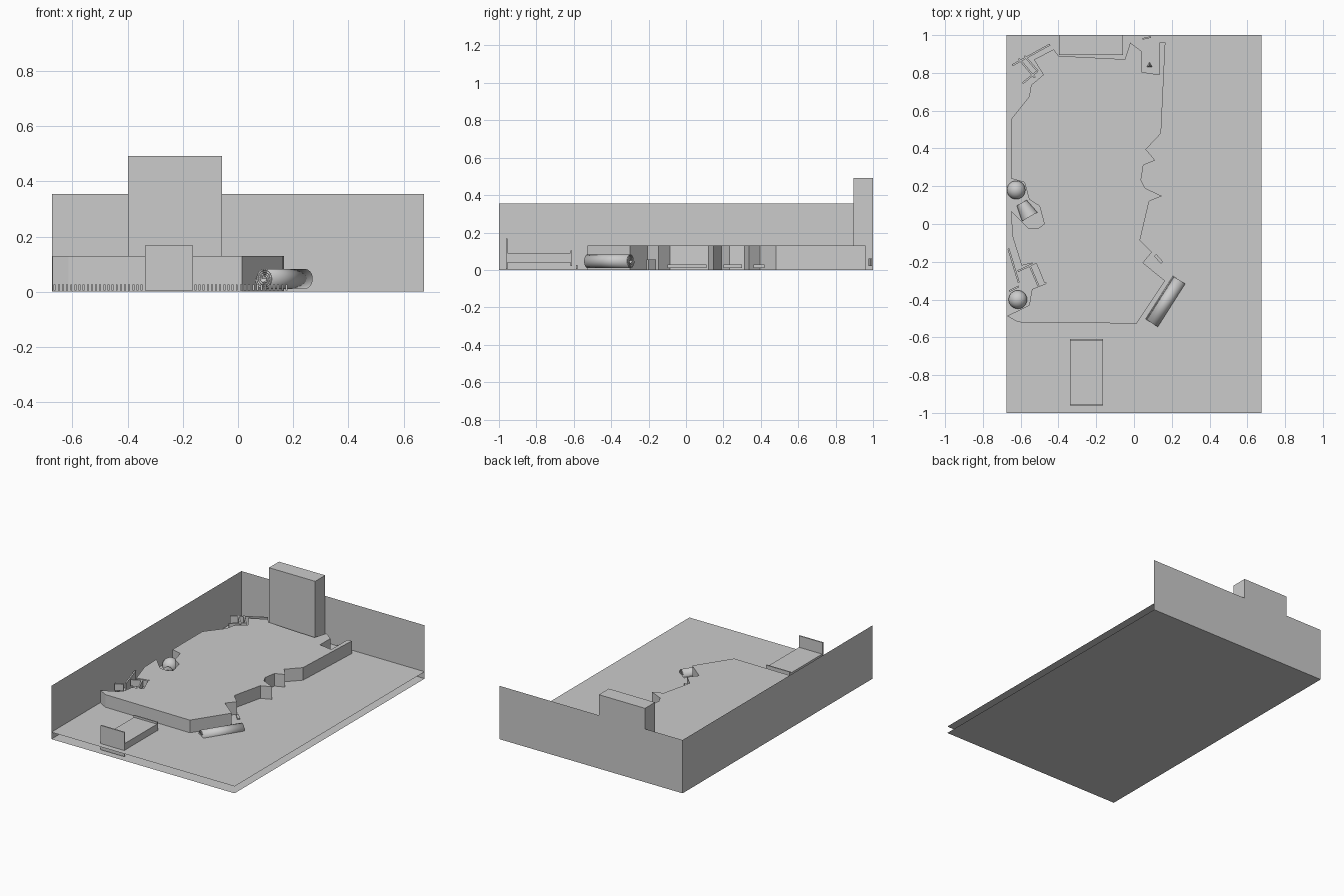
import bpy, bmesh, math
from mathutils import Vector

if "Cube" in bpy.data.objects:
    bpy.data.objects.remove(bpy.data.objects["Cube"])


def make(name, bm):
    me = bpy.data.meshes.new(name)
    bm.normal_update()
    bm.to_mesh(me)
    bm.free()
    ob = bpy.data.objects.new(name, me)
    bpy.context.collection.objects.link(ob)
    return ob


def sheet(name, pts):
    bm = bmesh.new()
    bm.faces.new([bm.verts.new(p) for p in pts])
    return make(name, bm)


def box(name, lo, hi, rot=0):
    bm = bmesh.new()
    bmesh.ops.create_cube(bm, size=1)
    c = [(a + b) / 2 for a, b in zip(lo, hi)]
    bmesh.ops.scale(bm, vec=[b - a for a, b in zip(lo, hi)], verts=bm.verts)
    ob = make(name, bm)
    ob.location = c
    ob.rotation_euler.z = rot
    return ob


def bar(name, a, b, z0, z1, w=0.01):
    # upright board running between two plan points
    a, b = Vector(a), Vector(b)
    c, h = (a + b) / 2, (b - a).length / 2
    d = b - a
    return box(name, (c.x - h, c.y - w / 2, z0), (c.x + h, c.y + w / 2, z1),
               math.atan2(d.y, d.x))


def smooth(ob):
    bpy.ops.object.select_all(action='DESELECT')
    bpy.context.view_layer.objects.active = ob
    ob.select_set(True)
    bpy.ops.object.shade_smooth_by_angle()


# Room shell: two floor sheets, left wall, back wall
X = 0.675
for name, z in (("lower_floor", 0), ("upper_floor", 0.046)):
    sheet(name, [(-X, -1, z), (X, -1, z), (X, 1, z), (-X, 1, z)])
sheet("left_wall", [(-X, -1, 0), (-X, 1, 0), (-X, 1, 0.355), (-X, -1, 0.355)])
sheet("back_wall", [(-X, 1, 0), (X, 1, 0), (X, 1, 0.355), (-X, 1, 0.355)])
box("chimney_breast", (-0.398, 0.895, 0), (-0.058, 1, 0.492))

# Raised jagged slab in the middle of the room
outline = [(-0.672, -0.487), (-0.614, -0.52), (0.014, -0.527), (0.164, -0.30),
           (0.048, -0.206), (0.095, -0.148), (0.032, -0.085), (0.08, 0.12),
           (0.148, 0.148), (0.058, 0.19), (0.037, 0.233), (0.05, 0.312),
           (0.112, 0.337), (0.063, 0.395), (0.143, 0.48), (0.166, 0.96),
           (0.135, 0.96), (0.135, 0.79), (0.04, 0.805), (0.04, 0.915),
           (-0.02, 0.96), (-0.048, 0.872), (-0.40, 0.89), (-0.425, 0.925),
           (-0.53, 0.87), (-0.48, 0.79), (-0.545, 0.735), (-0.555, 0.675),
           (-0.65, 0.555), (-0.65, 0.24), (-0.58, 0.22), (-0.555, 0.13),
           (-0.50, 0.095), (-0.475, 0.0), (-0.51, -0.025), (-0.56, -0.02),
           (-0.65, 0.07), (-0.645, -0.06), (-0.595, -0.22), (-0.51, -0.2),
           (-0.465, -0.315), (-0.54, -0.345), (-0.555, -0.43)]
bm = bmesh.new()
top = bm.faces.new([bm.verts.new((x, y, 0.13)) for x, y in outline])
ext = bmesh.ops.extrude_edge_only(bm, edges=list(top.edges))
for v in ext["geom"]:
    if isinstance(v, bmesh.types.BMVert):
        v.co.z = 0
bmesh.ops.recalc_face_normals(bm, faces=bm.faces)
make("jagged_slab", bm)

# Bed
box("bed_base", (-0.335, -0.955, 0.04), (-0.165, -0.612, 0.09))
box("bed_headboard", (-0.338, -0.962, 0.005), (-0.163, -0.954, 0.167))
box("bed_footboard", (-0.338, -0.617, 0.02), (-0.163, -0.609, 0.103))

# Rolled rug: a spiral strip with thickness
a, b = Vector((0.095, -0.525, 0.048)), Vector((0.24, -0.297, 0.048))
L = (b - a).length
bm = bmesh.new()
prev = None
for i in range(97):
    t = i / 96
    ang, r = t * 4 * 2 * math.pi, 0.008 + 0.03 * t
    row = [bm.verts.new((s * L / 2, r * math.cos(ang), r * math.sin(ang)))
           for s in (-1, 1)]
    if prev:
        bm.faces.new((prev[0], prev[1], row[1], row[0]))
    prev = row
rug = make("rolled_rug", bm)
rug.location = (a + b) / 2
rug.rotation_euler.z = math.atan2(b.y - a.y, b.x - a.x)
mod = rug.modifiers.new("thickness", 'SOLIDIFY')
mod.thickness, mod.offset = 0.005, 0
smooth(rug)

# Row of small fringe pegs below the upper floor
for i in range(57):
    x = -0.668 + i * 0.015
    box("fringe_peg", (x, -0.588, 0.004), (x + 0.007, -0.58, 0.026))

# Round pots
for x, y in ((-0.624, 0.18), (-0.615, -0.40)):
    bm = bmesh.new()
    bmesh.ops.create_uvsphere(bm, u_segments=24, v_segments=14, radius=0.049)
    pot = make("round_pot", bm)
    pot.location = (x, y, 0.055)
    smooth(pot)

# Tipped bucket
bm = bmesh.new()
bmesh.ops.create_cone(bm, cap_ends=True, segments=24, radius1=0.03,
                      radius2=0.047, depth=0.085)
bucket = make("tipped_bucket", bm)
bucket.location = (-0.573, 0.075, 0.05)
bucket.rotation_euler = (0, math.radians(90), math.radians(-60))
smooth(bucket)

# Two broken chairs, each a back board plus frame bars
chairs = [
    [((-0.665, -0.13), (-0.61, -0.31)), ((-0.615, -0.25), (-0.51, -0.2)),
     ((-0.515, -0.2), (-0.47, -0.31)), ((-0.55, -0.225), (-0.505, -0.33)),
     ((-0.66, -0.355), (-0.61, -0.33))],
    [((-0.645, 0.84), (-0.445, 0.95)), ((-0.61, 0.875), (-0.525, 0.775)),
     ((-0.59, 0.745), (-0.51, 0.81)), ((-0.58, 0.89), (-0.51, 0.81))]]
for segs in chairs:
    for i, (p, q) in enumerate(segs):
        bar("chair_back" if i == 0 else "chair_bar", p, q,
            0.01 if i == 0 else 0.085, 0.128)

# Small debris
bar("debris_block", (0.112, -0.165), (0.148, -0.205), 0.0, 0.055, 0.016)
bar("debris_stick", (0.045, 0.98), (0.09, 0.99), 0.02, 0.06, 0.008)
bm = bmesh.new()
bmesh.ops.create_cone(bm, cap_ends=True, segments=3, radius1=0.03,
                      radius2=0.0, depth=0.06)
shard = make("debris_shard", bm)
shard.location = (0.082, 0.84, 0.05)
for y0, y1 in ((-0.1, 0.11), (0.2, 0.3), (0.36, 0.42)):
    box("debris_plank", (0.17, y0, 0.01), (0.2, y1, 0.03))
